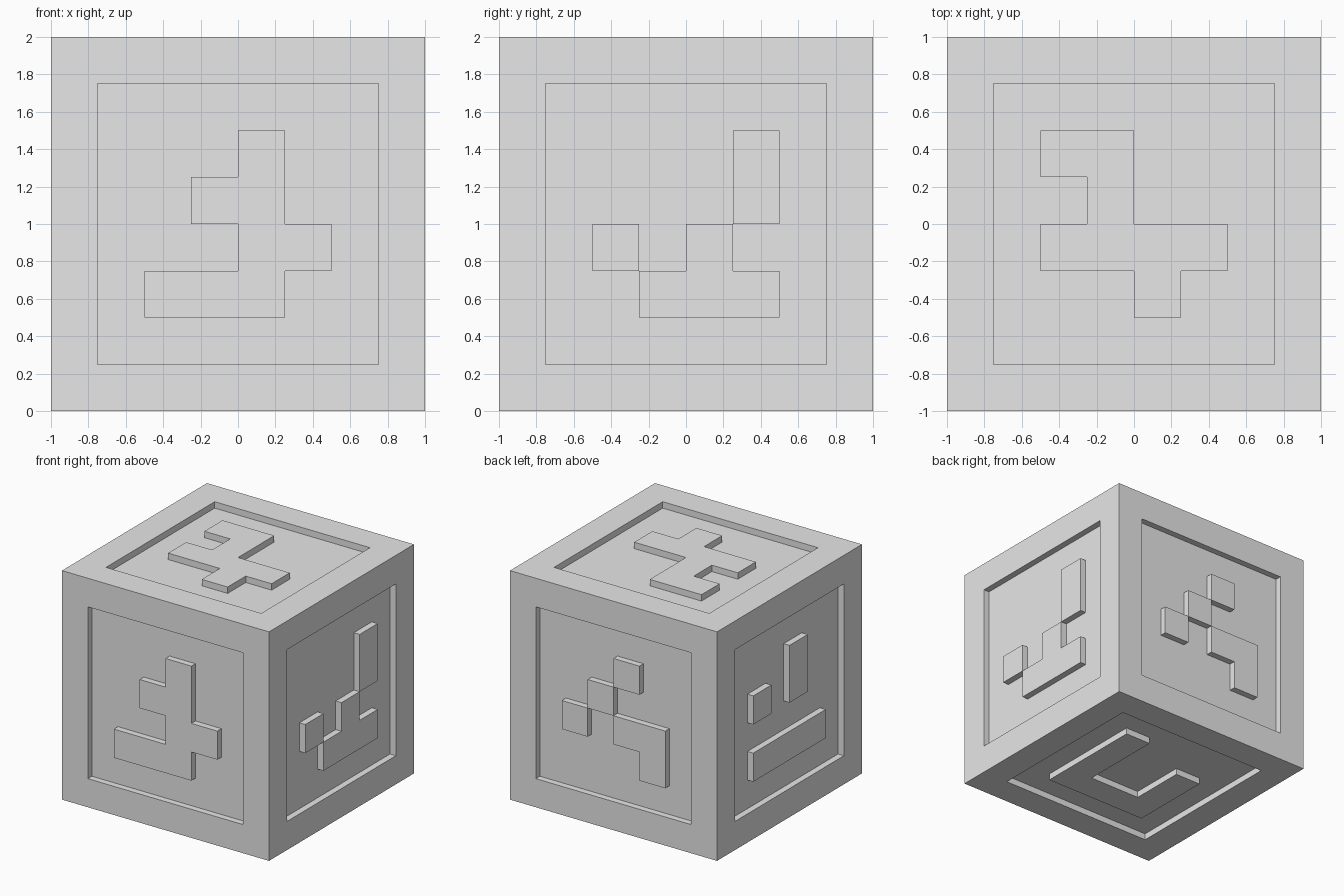
import bpy, bmesh
from math import floor
from mathutils import Vector

DEPTH = 0.056   # recess depth
CELL = 0.25     # pattern cell size

old = bpy.data.objects.get("Cube")
if old:
    bpy.data.objects.remove(old, do_unlink=True)

# Each side: viewer's right, viewer's up, raised pattern rows from the top down
SIDES = {
    "front": ((1, 0, 0), (0, 0, 1), ["..#.", ".##.", "..##", "###."]),
    "back": ((-1, 0, 0), (0, 0, 1), ["..#.", ".#..", "#.##", "...#"]),
    "plus_x": ((0, 1, 0), (0, 0, 1), ["...#", "...#", "#.#.", ".###"]),
    "minus_x": ((0, -1, 0), (0, 0, 1), ["..#.", "#.#.", "....", "####"]),
    "top": ((1, 0, 0), (0, 1, 0), ["##..", ".#..", "####", "..#."]),
    # seen from below, so right is mirrored
    "bottom": ((-1, 0, 0), (0, 1, 0), ["#...", "#..#", "#..#", "####"]),
}


def is_recessed(center, right, up, rows):
    """True for panel cells that are not part of the raised pattern."""
    u, v = center.dot(right), center.dot(up)
    if max(abs(u), abs(v)) > 3 * CELL:
        return False
    col, row = floor(u / CELL) + 2, 1 - floor(v / CELL)
    inside = 0 <= col < 4 and 0 <= row < 4
    return not (inside and rows[row][col] == "#")


# Cube with an even grid of cells on every side
bm = bmesh.new()
bmesh.ops.create_cube(bm, size=2)
bmesh.ops.subdivide_edges(bm, edges=bm.edges[:], cuts=7, use_grid_fill=True)

# Sink the panel around the pattern on each side
for right, up, rows in SIDES.values():
    right, up = Vector(right), Vector(up)
    normal = right.cross(up)
    bm.normal_update()
    cells = []
    for face in bm.faces:
        center = face.calc_center_median()
        on_side = face.normal.dot(normal) > 0.9 and center.dot(normal) > 0.99
        if on_side and is_recessed(center, right, up, rows):
            cells.append(face)
    sunk = bmesh.ops.extrude_face_region(bm, geom=cells)["geom"]
    verts = [g for g in sunk if isinstance(g, bmesh.types.BMVert)]
    bmesh.ops.translate(bm, verts=verts, vec=-DEPTH * normal)
    # Remove any original cells left above the recess
    leftover = [f for f in cells if f.is_valid]
    if leftover:
        bmesh.ops.delete(bm, geom=leftover, context="FACES")

bmesh.ops.recalc_face_normals(bm, faces=bm.faces[:])
bmesh.ops.translate(bm, verts=bm.verts[:], vec=(0, 0, 1))

mesh = bpy.data.meshes.new("patterned_block")
bm.to_mesh(mesh)
bm.free()
block = bpy.data.objects.new("patterned_block", mesh)
bpy.context.collection.objects.link(block)

# Plain grey material
grey = bpy.data.materials.new("light_grey")
grey.use_nodes = True
grey.diffuse_color = (0.8, 0.8, 0.8, 1)
shader = next(n for n in grey.node_tree.nodes if n.type == "BSDF_PRINCIPLED")
shader.inputs["Base Color"].default_value = (0.8, 0.8, 0.8, 1)
mesh.materials.append(grey)
